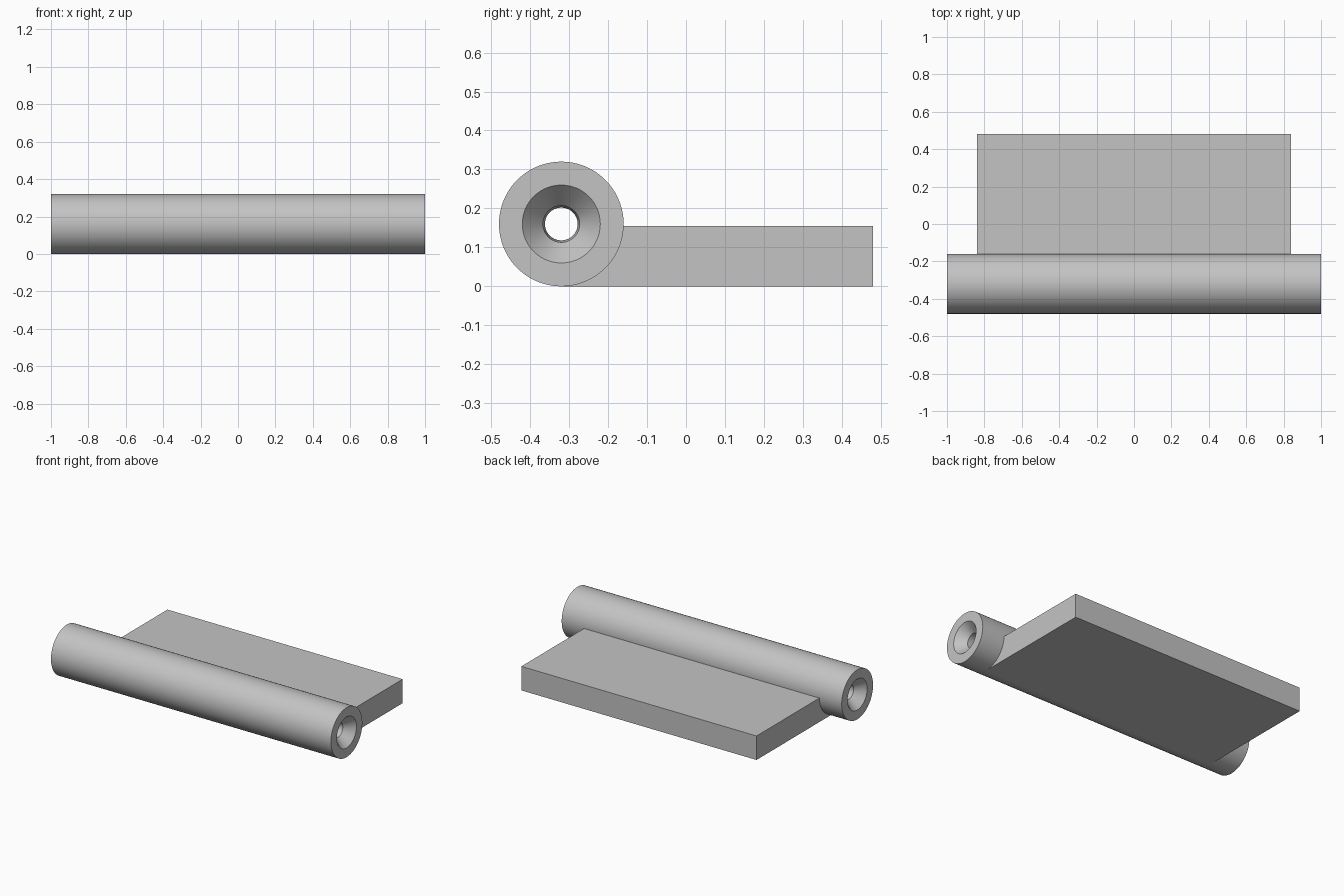
import bpy, bmesh, math

cube = bpy.data.objects.get("Cube")
if cube:
    bpy.data.objects.remove(cube, do_unlink=True)

AXIS_Y, AXIS_Z, RADIUS = -0.32, 0.16, 0.16
SEGMENTS = 96

grey = bpy.data.materials.new("plain_grey")
grey.use_nodes = True
colour = (0.55, 0.55, 0.55, 1)
grey.diffuse_color = colour
grey.node_tree.nodes["Principled BSDF"].inputs["Base Color"].default_value = colour


def add_object(name, bm):
    bmesh.ops.recalc_face_normals(bm, faces=bm.faces)
    mesh = bpy.data.meshes.new(name)
    bm.to_mesh(mesh)
    bm.free()
    mesh.materials.append(grey)
    obj = bpy.data.objects.new(name, mesh)
    bpy.context.collection.objects.link(obj)
    return obj


# Barrel: closed (x, radius) section swept round the long axis,
# with a countersunk mouth at each end of the narrow bore
half = [(1.0, RADIUS), (1.0, 0.10), (0.94, 0.047), (0.0, 0.042)]
section = half + [(-x, r) for x, r in reversed(half[:-1])]
bm = bmesh.new()
rings = []
for i in range(SEGMENTS):
    a = math.tau * i / SEGMENTS
    rings.append([bm.verts.new((x, AXIS_Y + r * math.cos(a), AXIS_Z + r * math.sin(a)))
                  for x, r in section])
for i, ring in enumerate(rings):
    following = rings[(i + 1) % SEGMENTS]
    for j in range(len(section)):
        k = (j + 1) % len(section)
        bm.faces.new((ring[j], ring[k], following[k], following[j]))
barrel = add_object("barrel", bm)
bpy.ops.object.select_all(action="DESELECT")
barrel.select_set(True)
bpy.context.view_layer.objects.active = barrel
bpy.ops.object.shade_smooth_by_angle(angle=math.radians(30))

# Leaf: flat plate tangent to the barrel's underside, its hidden edge curved
# inside the barrel wall so the bore stays open
TOP, BACK, HALF_WIDTH, INNER = 0.155, 0.48, 0.84, 0.13
profile = [(AXIS_Y, 0), (BACK, 0), (BACK, TOP)]
for i in range(17):
    a = -math.pi / 2 * i / 16
    profile.append((AXIS_Y + INNER * math.cos(a),
                    min(TOP, AXIS_Z + INNER * math.sin(a))))
bm = bmesh.new()
face = bm.faces.new([bm.verts.new((-HALF_WIDTH, y, z)) for y, z in profile])
extruded = bmesh.ops.extrude_face_region(bm, geom=[face], use_keep_orig=True)
moved = [v for v in extruded["geom"] if isinstance(v, bmesh.types.BMVert)]
bmesh.ops.translate(bm, verts=moved, vec=(2 * HALF_WIDTH, 0, 0))
add_object("leaf_plate", bm)
